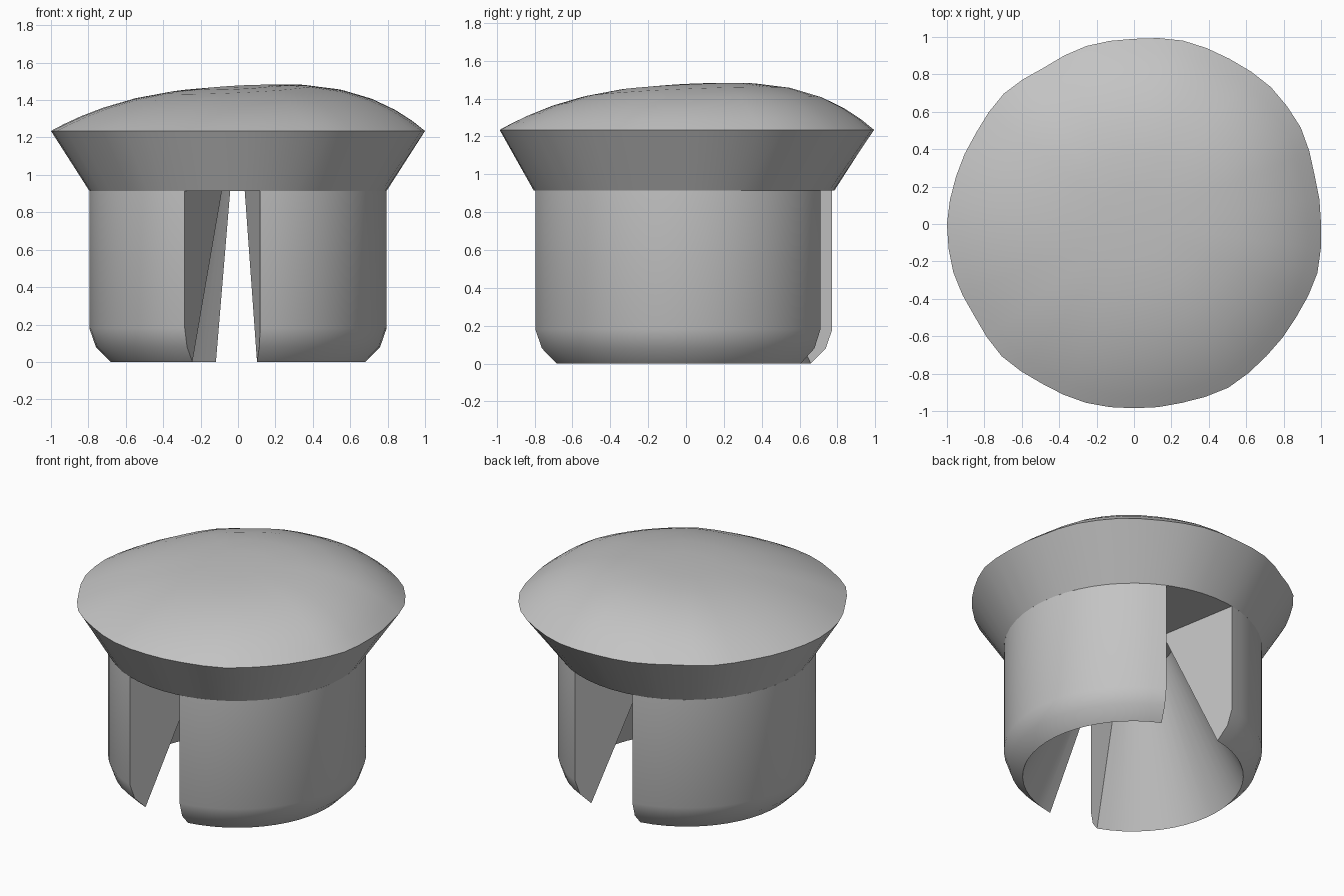
import bpy
import bmesh
from math import sin, cos, radians, hypot

cube = bpy.data.objects.get("Cube")
if cube:
    bpy.data.objects.remove(cube, do_unlink=True)

AXIS_Y = -0.01          # stem axis offset
BODY_R = 0.795
NECK_Z = 0.915
RIM_Z = 1.235

grey = bpy.data.materials.new("plain grey")
grey.use_nodes = True
grey.diffuse_color = (0.55, 0.55, 0.55, 1)
grey.node_tree.nodes["Principled BSDF"].inputs["Base Color"].default_value = grey.diffuse_color


def finish(name, bm, angle):
    bmesh.ops.recalc_face_normals(bm, faces=bm.faces)
    mesh = bpy.data.meshes.new(name)
    bm.to_mesh(mesh)
    bm.free()
    mesh.materials.append(grey)
    obj = bpy.data.objects.new(name, mesh)
    bpy.context.collection.objects.link(obj)
    bpy.ops.object.select_all(action="DESELECT")
    obj.select_set(True)
    bpy.context.view_layer.objects.active = obj
    bpy.ops.object.shade_smooth_by_angle(angle=radians(angle))


def bridge(bm, a, b, closed):
    n = len(a)
    for i in range(n if closed else n - 1):
        j = (i + 1) % n
        bm.faces.new((a[i], a[j], b[j], b[i]))


def prong(name, start, end, steps=22):
    """Sweep the wedge-shaped wall section through an arc, with capped ends."""
    section = [(0.24, NECK_Z), (BODY_R, NECK_Z), (BODY_R, 0.18), (0.76, 0.08), (0.68, 0)]
    bm = bmesh.new()
    rings = []
    for i in range(steps + 1):
        a = radians(start + (end - start) * i / steps)
        rings.append([bm.verts.new((r * cos(a), AXIS_Y + r * sin(a), z)) for r, z in section])
    for a, b in zip(rings, rings[1:]):
        bridge(bm, a, b, True)
    bm.faces.new(rings[0])
    bm.faces.new(rings[-1])
    finish(name, bm, 35)


# Two prongs separated by a front slot and a slightly wider back slot
prong("left_prong", -81.4, 65)
prong("right_prong", 100, 249)

# Slightly uneven rim, one radius every 15 degrees
rim = [1.0, 1.0, 1.03, 1.035, 1.02, 1.015, 0.99, 0.985, 0.965, 0.985, 0.975, 0.985,
       1.0, 1.0, 0.985, 1.0, 0.985, 0.99, 0.985, 0.99, 1.01, 1.0, 1.0, 1.015]
N = 2 * len(rim)


def rim_radius(i):
    return (rim[i // 2] + rim[(i + 1) // 2 % len(rim)]) / 2


# Head: flat neck, flared collar and a shallow, slightly tilted dome
bm = bmesh.new()
angles = [radians(360 * i / N) for i in range(N)]
neck = [bm.verts.new((BODY_R * cos(a), AXIS_Y + BODY_R * sin(a), NECK_Z)) for a in angles]
bm.faces.new(neck)
previous = neck
for t in (1, 0.93, 0.84, 0.72, 0.56, 0.38, 0.19):
    ring = []
    for i, a in enumerate(angles):
        x, y = t * rim_radius(i) * cos(a), t * rim_radius(i) * sin(a)
        z = RIM_Z + (1 - t ** 3) * (0.235 + 0.05 * (x + y))
        ring.append(bm.verts.new((x, y, z)))
    bridge(bm, previous, ring, True)
    previous = ring
top = bm.verts.new((0, 0, RIM_Z + 0.235))
for i in range(N):
    bm.faces.new((previous[i], previous[(i + 1) % N], top))
finish("domed_head", bm, 35)
